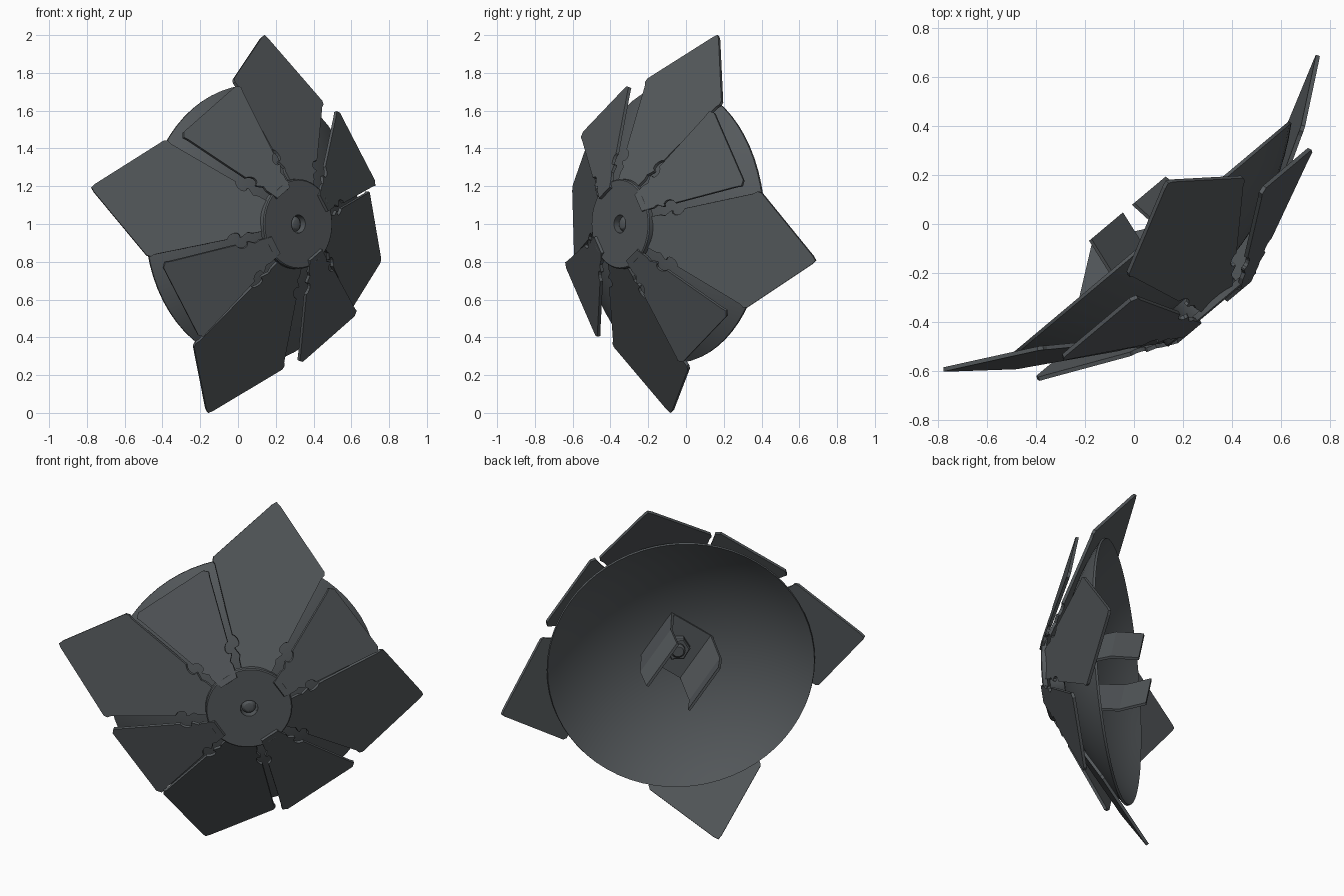
import bpy, bmesh
from math import sin, cos, pi, radians, sqrt
from mathutils import Matrix, Vector

if "Cube" in bpy.data.objects:
    bpy.data.objects.remove(bpy.data.objects["Cube"])

# Dish frame: local Z is the dish axis (facing front right), local Y is world up
YAW = radians(40)
c, s = cos(YAW), sin(YAW)
FRAME = Matrix(((c, 0, s, 0.015), (s, 0, -c, 0.013), (0, 1, 0, 1.0), (0, 0, 0, 1)))

mat = bpy.data.materials.new("dark_slate")
mat.diffuse_color = (0.09, 0.10, 0.107, 1)
mat.use_nodes = True
mat.node_tree.nodes["Principled BSDF"].inputs["Base Color"].default_value = mat.diffuse_color


def finish(bm, name, rot=0.0, smooth=False):
    bmesh.ops.recalc_face_normals(bm, faces=bm.faces)
    bm.transform(FRAME @ Matrix.Rotation(rot, 4, 'Z'))
    me = bpy.data.meshes.new(name)
    bm.to_mesh(me)
    bm.free()
    me.materials.append(mat)
    ob = bpy.data.objects.new(name, me)
    bpy.context.collection.objects.link(ob)
    if smooth:
        bpy.ops.object.select_all(action='DESELECT')
        ob.select_set(True)
        bpy.context.view_layer.objects.active = ob
        bpy.ops.object.shade_smooth_by_angle(angle=radians(30))
    return ob


def lathe(name, profile, seg, closed=True, smooth=True):
    """Revolve (radius, height) points about the dish axis."""
    bm = bmesh.new()
    rings = []
    for r, w in profile:
        if r < 1e-6:
            rings.append([bm.verts.new((0, 0, w))] * seg)
        else:
            rings.append([bm.verts.new((r * cos(2 * pi * i / seg), r * sin(2 * pi * i / seg), w))
                          for i in range(seg)])
    n = len(rings)
    for k in range(n if closed else n - 1):
        a, b = rings[k], rings[(k + 1) % n]
        for i in range(seg):
            j = (i + 1) % seg
            vs = list(dict.fromkeys((a[i], a[j], b[j], b[i])))
            if len(vs) > 2:
                bm.faces.new(vs)
    return finish(bm, name, 0, smooth)


def prism(name, pts, vec, rot):
    """Extrude a closed polygon of 3D points along vec."""
    bm = bmesh.new()
    f = bm.faces.new([bm.verts.new(p) for p in pts])
    ext = bmesh.ops.extrude_face_region(bm, geom=[f], use_keep_orig=True)
    bmesh.ops.translate(bm, vec=vec, verts=[v for v in ext['geom'] if isinstance(v, bmesh.types.BMVert)])
    return finish(bm, name, rot)


def panel(name, outer, k, base, slope, rot):
    """Flat sloping panel: side line t = k*r with clip notches, then outer points, mirrored."""
    side = [(0.20, k * 0.20 - 0.012), (0.262, k * 0.262 - 0.012),
            (0.285, k * 0.285 - 0.022), (0.31, k * 0.31 - 0.002)]
    for i in range(7):                                   # round notch
        a = pi - pi * i / 6
        r = 0.345 + 0.028 * cos(a)
        side.append((r, k * r - 0.004 - 0.028 * sin(a)))
    half = side + outer
    other = [(r, -t) for r, t in reversed(half) if t > 0]
    pts = [(r, t, base - slope * r) for r, t in half + other]
    normal = Vector((slope, 0, 1)).normalized()
    prism(name, pts, normal * -0.017, rot)


# Alternating large pointed panels and small blunt panels
for i in range(4):
    a = radians(79 + 90 * i)
    panel(f"large_panel_{i + 1}", [(0.69, 0.298), (0.705, 0.312), (0.725, 0.310), (1.005, 0.022), (1.02, 0.0)],
          0.43, 0.589, 0.614, a)
    panel(f"small_panel_{i + 1}", [(0.69, 0.226), (0.715, 0.238), (0.735, 0.215)],
          0.32, 0.583, 0.475, a + radians(45))

# Dish shell: spherical cap with thickness
R, RIM, APEX, DEPTH, T = 1.11, 0.737, 0.378, 0.275, 0.013
rs = [RIM * i / 14 for i in range(15)]
cap = [(r, APEX - (R - sqrt(R * R - r * r))) for r in rs]
inner = [(max(r - 0.004, 0), w - T) for r, w in reversed(cap)]
lathe("dish", cap + inner, 64, closed=False)

# Hub disc with a central hole, and the spacer behind it
lathe("hub_disc", [(0.048, 0.474), (0.232, 0.474), (0.238, 0.468), (0.238, 0.443), (0.048, 0.443)], 48)
lathe("hub_spacer", [(0.048, 0.45), (0.15, 0.45), (0.15, 0.365), (0.048, 0.365)], 32)

# Bolt and hexagonal nut
lathe("bolt", [(0, 0.465), (0.025, 0.46), (0.04, 0.445), (0.04, 0.275), (0.03, 0.265), (0, 0.265)], 24, closed=False)
lathe("nut", [(0.038, 0.36), (0.07, 0.36), (0.07, 0.30), (0.062, 0.292), (0.038, 0.292)], 6, smooth=False)

# Rear mounting bracket: bent channel of constant thickness
path = [(0.145, -0.065), (0.17, 0.085), (0.135, 0.352)]
outer = path + [(-p, w) for p, w in reversed(path)]
ins = [(0.130, -0.065), (0.155, 0.085), (0.122, 0.338)]
inside = ins + [(-p, w) for p, w in reversed(ins)]
loop = outer + inside[::-1]
prism("rear_bracket", [(p, -0.15, w) for p, w in loop], Vector((0, 0.30, 0)), radians(34))
